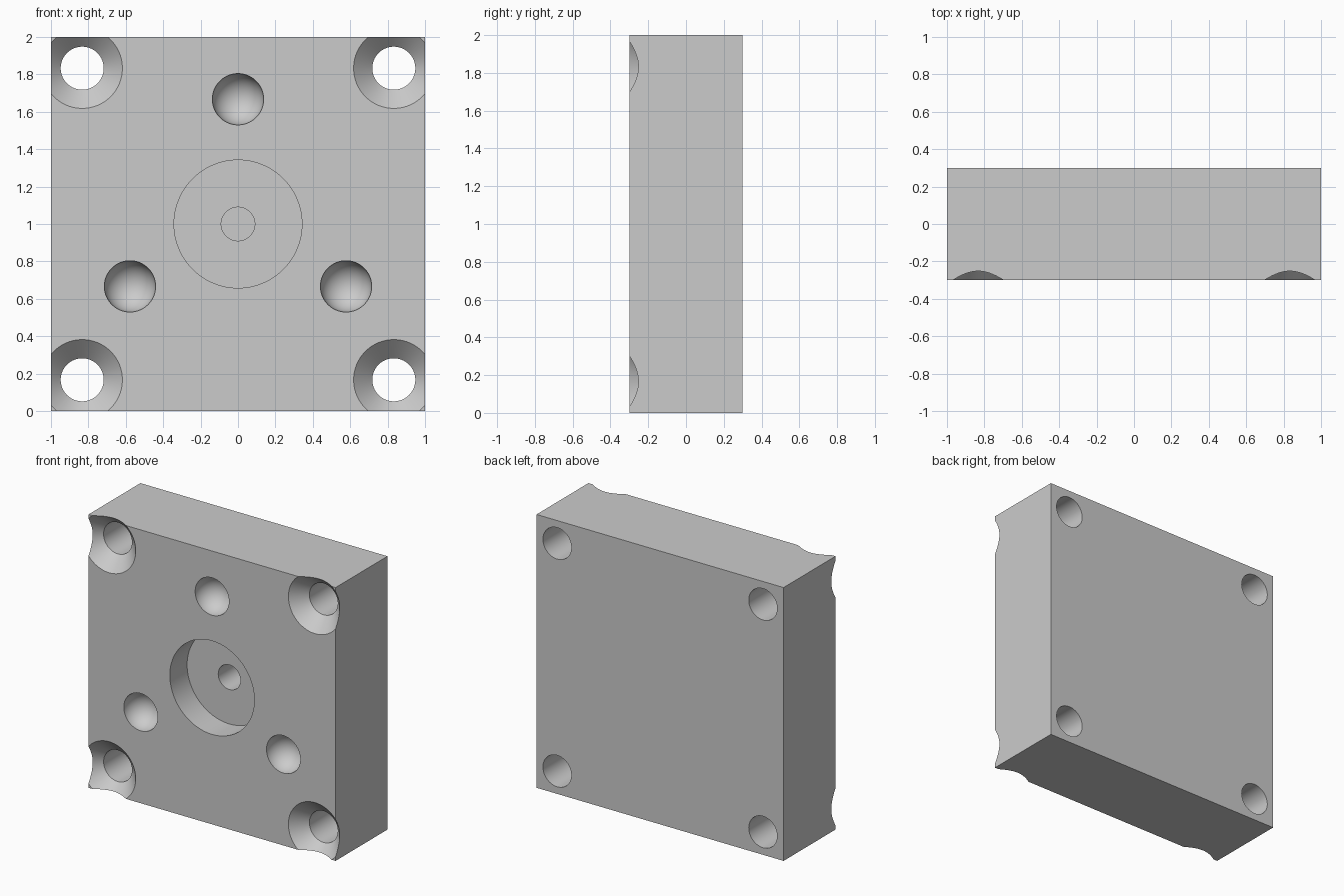
import bpy, bmesh, math
from mathutils import Vector

if "Cube" in bpy.data.objects:
    bpy.data.objects.remove(bpy.data.objects["Cube"], do_unlink=True)

SIZE, THICK = 2.0, 0.6
FRONT = -THICK / 2
MID = SIZE / 2
SEGMENTS = 96

# Single plain grey
grey = bpy.data.materials.new("plain_grey")
grey.use_nodes = True
colour = (0.6, 0.6, 0.6, 1)
grey.diffuse_color = colour
grey.node_tree.nodes["Principled BSDF"].inputs["Base Color"].default_value = colour


def lathe(bm, profile, x, z):
    """Revolve (radius, depth) points around an axis running into the front face."""
    verts = [bm.verts.new((x + r, FRONT + d, z)) for r, d in profile]
    edges = [bm.edges.new(pair) for pair in zip(verts, verts[1:])]
    bmesh.ops.spin(bm, geom=verts + edges, cent=Vector((x, 0, z)), axis=(0, 1, 0),
                   angle=math.tau, steps=SEGMENTS, use_duplicate=False)


def make_object(name, bm):
    mesh = bpy.data.meshes.new(name)
    bm.to_mesh(mesh)
    bm.free()
    mesh.materials.append(grey)
    obj = bpy.data.objects.new(name, mesh)
    bpy.context.collection.objects.link(obj)
    return obj


# Square block
bm = bmesh.new()
bmesh.ops.create_cube(bm, size=1)
for v in bm.verts:
    v.co = (v.co.x * SIZE, v.co.y * THICK, v.co.z * SIZE + MID)
block = make_object("mounting_block", bm)

bm = bmesh.new()

# Countersunk through holes in the corners
bore, sink, lip = 0.115, 0.215, 0.05
countersink = [(0, -lip), (sink + lip, -lip), (bore, sink - bore),
               (bore, THICK + lip), (0, THICK + lip)]
for sx in (-1, 1):
    for sz in (-1, 1):
        lathe(bm, countersink, sx * 0.833, MID + sz * 0.833)

# Three round-bottomed sockets on a circle
ball, skin = 0.137, 0.002
socket = [(0, -lip), (ball, -lip)]
for i in range(25):
    a = math.pi / 2 * i / 24
    socket.append((ball * math.cos(a) if i < 24 else 0, skin + ball * math.sin(a)))
for angle in (90, 210, 330):
    a = math.radians(angle)
    lathe(bm, socket, 0.667 * math.cos(a), MID + 0.667 * math.sin(a))

# Stepped recess in the middle
recess, pilot = 0.342, 0.09
lathe(bm, [(0, -lip), (recess, -lip), (recess, 0.2), (pilot, 0.2),
           (pilot, 0.47), (0, 0.47)], 0, MID)

bmesh.ops.remove_doubles(bm, verts=bm.verts, dist=0.0001)
bmesh.ops.recalc_face_normals(bm, faces=bm.faces)
cutter = make_object("hole_cutters", bm)
cutter.hide_render = True

# Cut the holes, then discard the helper
cut = block.modifiers.new("cut_holes", "BOOLEAN")
cut.operation = "DIFFERENCE"
cut.solver = "EXACT"
cut.object = cutter
bpy.ops.object.select_all(action="DESELECT")
block.select_set(True)
bpy.context.view_layer.objects.active = block
bpy.ops.object.modifier_apply(modifier=cut.name)
bpy.data.objects.remove(cutter, do_unlink=True)
bpy.ops.object.shade_smooth_by_angle(angle=math.radians(30))
